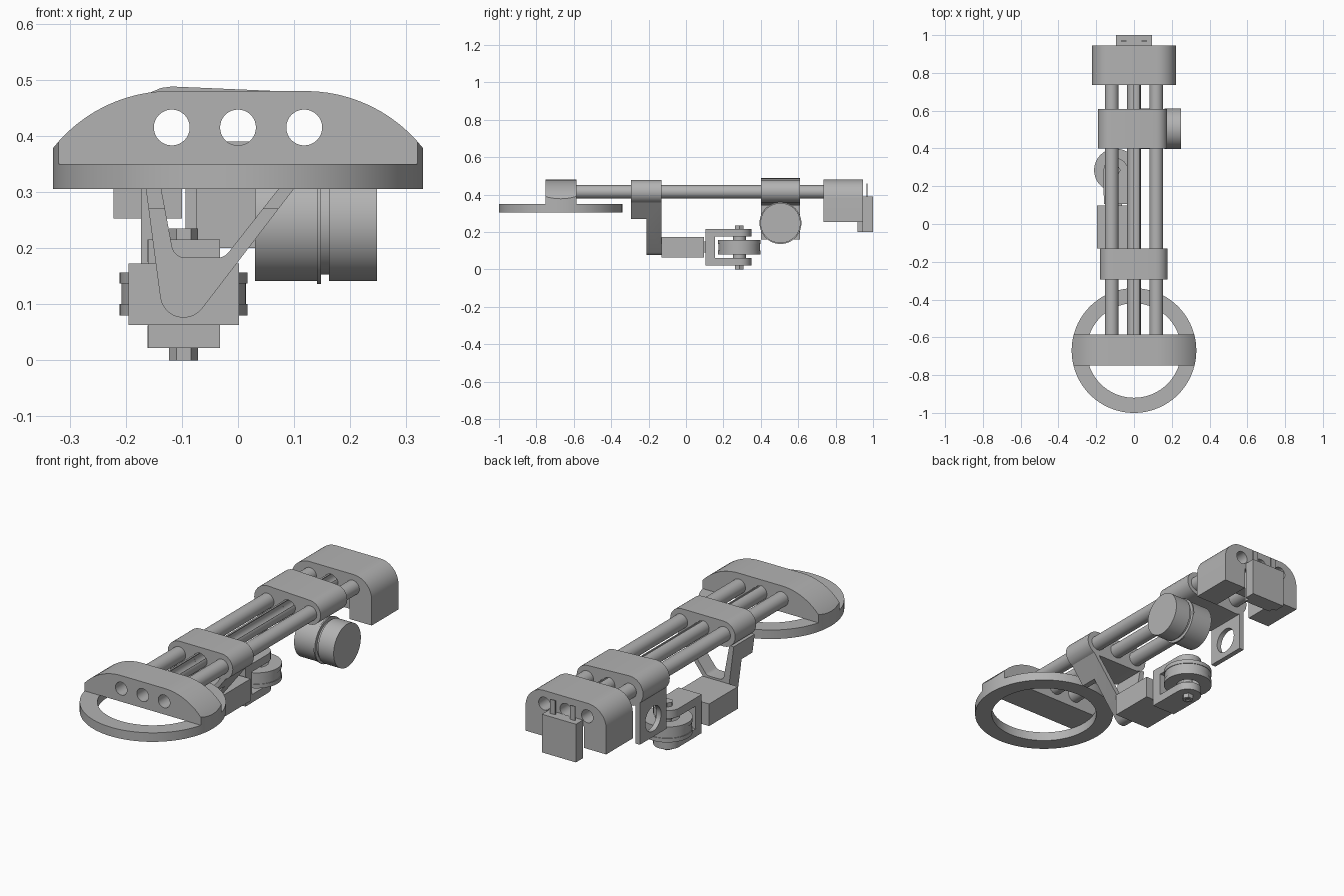
import bpy, bmesh
from math import sin, cos, pi, radians, sqrt

if "Cube" in bpy.data.objects:
    bpy.data.objects.remove(bpy.data.objects["Cube"])

grey = bpy.data.materials.new("plain grey")
grey.use_nodes = True
colour = (0.45, 0.45, 0.45, 1)
grey.diffuse_color = colour
grey.node_tree.nodes["Principled BSDF"].inputs["Base Color"].default_value = colour


def prism(name, pts, axis, a, b):
    """Extrude a 2D outline along an axis from a to b."""
    place = {"x": lambda p, d: (d, p[0], p[1]),
             "y": lambda p, d: (p[0], d, p[1]),
             "z": lambda p, d: (p[0], p[1], d)}[axis]
    bm = bmesh.new()
    low = [bm.verts.new(place(p, a)) for p in pts]
    high = [bm.verts.new(place(p, b)) for p in pts]
    bm.faces.new(low)
    bm.faces.new(high)
    for i in range(len(pts)):
        j = (i + 1) % len(pts)
        bm.faces.new((low[i], low[j], high[j], high[i]))
    bmesh.ops.recalc_face_normals(bm, faces=bm.faces)
    mesh = bpy.data.meshes.new(name)
    bm.to_mesh(mesh)
    bm.free()
    mesh.materials.append(grey)
    ob = bpy.data.objects.new(name, mesh)
    bpy.context.collection.objects.link(ob)
    return ob


def arc(cx, cy, r, start, end, n=12):
    angles = [radians(start + (end - start) * i / n) for i in range(n + 1)]
    return [(cx + r * cos(t), cy + r * sin(t)) for t in angles]


def circle(cx, cy, r, n=48):
    return arc(cx, cy, r, 0, 360, n)[:-1]


def box(name, x, y, z):
    return prism(name, [(x[0], z[0]), (x[1], z[0]), (x[1], z[1]), (x[0], z[1])], "y", *y)


def combine(ob, tools, operation="DIFFERENCE"):
    """Apply boolean tools and discard them."""
    for tool in tools:
        tool.hide_render = True
        mod = ob.modifiers.new("shape", "BOOLEAN")
        mod.solver = "EXACT"
        mod.operation = operation
        mod.object = tool
    graph = bpy.context.evaluated_depsgraph_get()
    mesh = bpy.data.meshes.new_from_object(ob.evaluated_get(graph))
    ob.modifiers.clear()
    ob.data = mesh
    for tool in tools:
        bpy.data.objects.remove(tool)
    return ob


# Shared layout
ROD_X, ROD_Z, ROD_R, BORE = 0.118, 0.415, 0.036, 0.032
RING_Y, RING_R = -0.67, 0.33
WHEEL = (-0.097, 0.285)


def bores(y0, y1):
    return [prism("bore", circle(x, ROD_Z, BORE, 32), "y", y0, y1) for x in (-ROD_X, 0, ROD_X)]


# Flat ring at the front
ring = prism("front_ring", circle(0, RING_Y, RING_R, 96), "z", 0.305, 0.35)
combine(ring, [prism("cut", circle(0, RING_Y, 0.25, 96), "z", 0.2, 0.5)])

# Arched block across the ring, trimmed to its outline
swell = arc(0.12, 0.213, 0.267, 38, 90)
arch = [(0.34, 0.35), (0.34, 0.372)] + swell + [(-x, z) for x, z in reversed(swell)] \
    + [(-0.34, 0.372), (-0.34, 0.35)]
front_block = prism("front_arch_block", arch, "y", -0.75, -0.585)
combine(front_block, [prism("cut", circle(0, RING_Y, RING_R, 96), "z", 0.2, 0.6)], "INTERSECT")
combine(front_block, bores(-0.9, -0.4))

# Three hollow rods, the middle one slotted along its top
for label, x in (("right", -ROD_X), ("left", ROD_X)):
    rod = prism(label + "_rod", circle(x, ROD_Z, ROD_R, 32), "y", -0.6, 0.75)
    combine(rod, [prism("cut", circle(x, ROD_Z, BORE, 32), "y", -1, 1)])
slotted = arc(0, ROD_Z, ROD_R, 95, 390, 32) + arc(0, ROD_Z, BORE, 390, 95, 32)
prism("middle_slotted_rod", slotted, "y", -0.6, 0.75)

# Forward clamp
clamp_outline = arc(0.115, ROD_Z, 0.063, -90, 90) + arc(-0.117, ROD_Z, 0.063, 90, 270)
clamp = prism("forward_clamp", clamp_outline, "y", -0.295, -0.13)
combine(clamp, bores(-0.4, 0))

# V-shaped arm below the clamp, stepped back lower down
wx = WHEEL[0]
vee = [(0.145, 0.365), (-0.172, 0.365)] + arc(wx, 0.118, 0.042, 188, 320)
arm = prism("v_arm", vee, "y", -0.295, -0.13)
combine(arm, [
    prism("cut", [(0.115, 0.36), (-0.147, 0.36)] + arc(-0.094, 0.207, 0.024, 188, 270, 6)
          + arc(-0.036, 0.207, 0.024, 270, 320, 4), "y", -0.4, 0),
    box("cut", (-0.4, 0.4), (-0.4, -0.21), (0, 0.27))])
prism("arm_pivot", circle(wx, 0.118, 0.022, 32), "y", -0.212, -0.1)

# Pivot block and caster fork
box("pivot_block", (-0.195, 0.002), (-0.13, 0.097), (0.063, 0.173))
box("fork_back", (-0.16, -0.032), (0.105, 0.155), (0.022, 0.215))
box("fork_joint", (-0.13, -0.064), (0.09, 0.11), (0.09, 0.15))
for label, z in (("lower", 0.022), ("upper", 0.175)):
    prism(label + "_fork_arm", [(-0.161, 0.15)] + [(-0.033, 0.15)]
          + arc(wx, WHEEL[1], 0.064, 0, 180, 16), "z", z, z + 0.04)

# Caster wheel with a shallow grooved rim, axle and hex nuts
wheel = prism("caster_wheel", circle(*WHEEL, 0.114, 64), "z", 0.08, 0.157)
groove = prism("cut", circle(*WHEEL, 0.13), "z", 0.1, 0.137)
combine(groove, [prism("cut", circle(*WHEEL, 0.111, 64), "z", 0, 0.3)])
combine(wheel, [groove, prism("cut", circle(*WHEEL, 0.055), "z", 0, 0.3)])
prism("axle", circle(*WHEEL, 0.022, 24), "z", 0.005, 0.23)
for label, z0, z1 in (("lower", 0, 0.022), ("upper", 0.215, 0.235)):
    nut = prism(label + "_nut", circle(*WHEEL, 0.026, 6), "z", z0, z1)
    combine(nut, [prism("cut", circle(*WHEEL, 0.012, 16), "z", z0 - 0.01, z0 + 0.01)])
for label, z0, z1 in (("lower", 0.062, 0.08), ("upper", 0.157, 0.175)):
    prism(label + "_washer", circle(*WHEEL, 0.035, 24), "z", z0, z1)

# Rear clamp with hanging plate
saddle = arc(0.115, 0.418, 0.06, -90, 90) + arc(-0.118, 0.415, 0.073, 90, 270)
rear_clamp = prism("rear_clamp", [(x, z) for x, z in saddle], "y", 0.4, 0.61)
combine(rear_clamp, bores(0.3, 0.7))
plate = box("motor_plate", (-0.173, -0.148), (0.4, 0.61), (0.16, 0.38))
combine(plate, [prism("cut", circle(0.505, 0.25, 0.062), "x", -0.3, 0)])

# Motor drum in two sections with a narrow neck and lip
for label, x0, x1, r in (("inner_drum", 0.03, 0.148, 0.107), ("drum_neck", 0.14, 0.17, 0.095),
                         ("drum_lip", 0.141, 0.148, 0.112), ("outer_drum", 0.162, 0.248, 0.107)):
    prism(label, circle(0.505, 0.248, r, 64), "x", x0, x1)

# Rear housing with a slot underneath
hood = [(0.222, 0.253)] + arc(0.122, 0.38, 0.1, 0, 90) + arc(-0.122, 0.38, 0.1, 90, 180) \
    + [(-0.222, 0.253)]
housing = prism("rear_housing", hood, "y", 0.735, 0.945)
combine(housing, bores(0.6, 1.1) + [box("cut", (-0.1, 0.1), (0.6, 1.1), (0.1, 0.36))])

# Rear box with two contact tabs
box("rear_box", (-0.094, 0.094), (0.945, 1.0), (0.2, 0.39))
box("rear_box_mount", (-0.075, 0.075), (0.918, 0.95), (0.2, 0.38))
for label, x in (("right", -0.055), ("left", 0.055)):
    box(label + "_contact_tab", (x - 0.014, x + 0.014), (0.966, 0.971), (0.385, 0.46))

# Smooth the round walls and keep hard edges
bpy.ops.object.select_all(action="DESELECT")
for ob in bpy.context.collection.objects:
    if ob.type == "MESH":
        ob.select_set(True)
        bpy.context.view_layer.objects.active = ob
bpy.ops.object.shade_smooth_by_angle(angle=radians(30))
